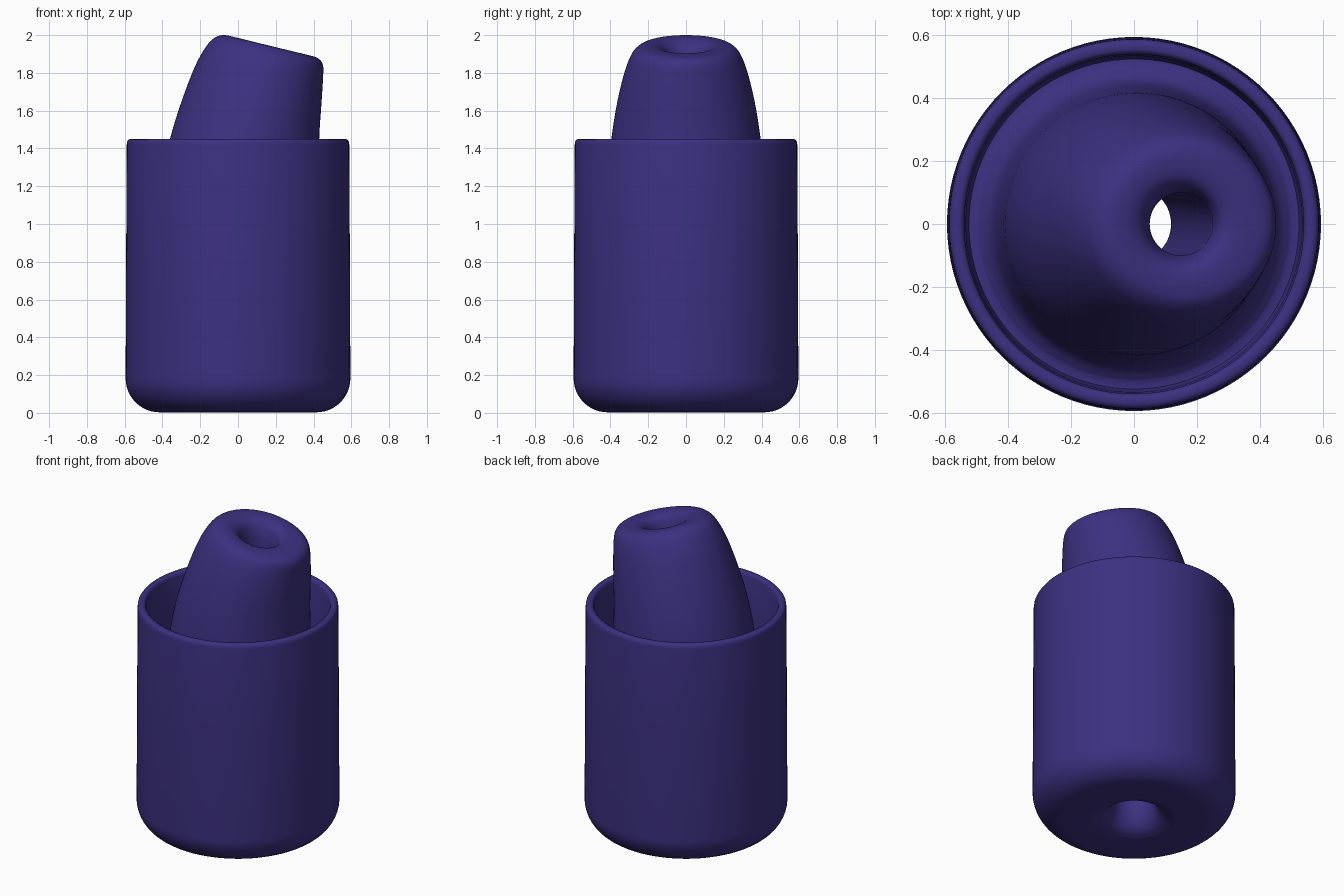
import bpy, math

if "Cube" in bpy.data.objects:
    bpy.data.objects.remove(bpy.data.objects["Cube"])

SEG = 96


def circ(r, z, cx=0.0):
    """Level round ring, as (left x, left z, right x, right z, half depth)."""
    return (cx - r, z, cx + r, z, r)


def smooth_path(keys, steps=5):
    """Catmull-Rom interpolation between key rings."""
    out = []
    for i in range(len(keys) - 1):
        p0, p1 = keys[max(i - 1, 0)], keys[i]
        p2, p3 = keys[i + 1], keys[min(i + 2, len(keys) - 1)]
        for s in range(steps):
            t = s / steps
            out.append(tuple(
                0.5 * (2 * b + (c - a) * t + (2 * a - 5 * b + 4 * c - d) * t * t
                       + (3 * b - a - 3 * c + d) * t ** 3)
                for a, b, c, d in zip(p0, p1, p2, p3)))
    out.append(keys[-1])
    return out


def loft(name, rings, mat):
    """Skin a closed loop of tilted elliptical rings."""
    verts, faces = [], []
    for xl, zl, xr, zr, hy in rings:
        for k in range(SEG):
            a = 2 * math.pi * k / SEG
            c = math.cos(a)
            verts.append(((xl + xr) / 2 + (xr - xl) / 2 * c, hy * math.sin(a),
                          (zl + zr) / 2 + (zr - zl) / 2 * c))
    n = len(rings)
    for i in range(n):
        j = (i + 1) % n
        for k in range(SEG):
            m = (k + 1) % SEG
            faces.append((i * SEG + k, i * SEG + m, j * SEG + m, j * SEG + k))
    mesh = bpy.data.meshes.new(name)
    mesh.from_pydata(verts, [], faces)
    mesh.materials.append(mat)
    obj = bpy.data.objects.new(name, mesh)
    bpy.context.collection.objects.link(obj)
    bpy.context.view_layer.objects.active = obj
    obj.select_set(True)
    bpy.ops.object.shade_smooth_by_angle(angle=math.radians(45))
    return obj


mat = bpy.data.materials.new("indigo")
mat.diffuse_color = (0.045, 0.03, 0.22, 1)
mat.use_nodes = True
mat.node_tree.nodes["Principled BSDF"].inputs["Base Color"].default_value = mat.diffuse_color

# Outer cup: rounded base, straight wall, softly rounded rim, inner wall
base = [circ(0.25, 0.003), circ(0.38, 0.003)]
for i in range(13):
    a = math.pi / 2 * i / 12
    base.append(circ(0.415 + 0.18 * math.sin(a), 0.183 - 0.18 * math.cos(a)))
rim = [circ(0.592, 0.88), circ(0.589, 1.42), circ(0.587, 1.437), circ(0.58, 1.447),
       circ(0.57, 1.45), circ(0.555, 1.45), circ(0.545, 1.445), circ(0.54, 1.43)]
inner_wall = [circ(0.535, 1.1), circ(0.53, 0.72), circ(0.525, 0.70)]

# Leaning spout rising from the floor, over its tilted lip, into the throat
spout = smooth_path([
    circ(0.50, 0.70),
    circ(0.45, 0.76),
    (-0.425, 0.95, 0.43, 0.95, 0.427),
    (-0.405, 1.22, 0.43, 1.22, 0.415),
    (-0.36, 1.45, 0.43, 1.45, 0.395),
    (-0.295, 1.66, 0.442, 1.64, 0.363),
    (-0.225, 1.84, 0.45, 1.77, 0.325),
    (-0.165, 1.945, 0.45, 1.84, 0.29),
    (-0.12, 1.988, 0.425, 1.876, 0.257),
    (-0.07, 2.0, 0.37, 1.895, 0.215),
    (-0.01, 1.983, 0.31, 1.903, 0.155),
    (0.03, 1.945, 0.27, 1.883, 0.12),
    (0.05, 1.88, 0.25, 1.83, 0.10),
])

# Slanted bore running down to the flared hole in the base
bore = smooth_path([
    circ(0.102, 1.70, 0.14),
    circ(0.11, 0.9, 0.07),
    circ(0.12, 0.30, 0.005),
    circ(0.12, 0.14),
    circ(0.14, 0.07),
    circ(0.18, 0.025),
    circ(0.23, 0.005),
])

loft("cup_with_spout", base + rim + inner_wall + spout + bore, mat)
